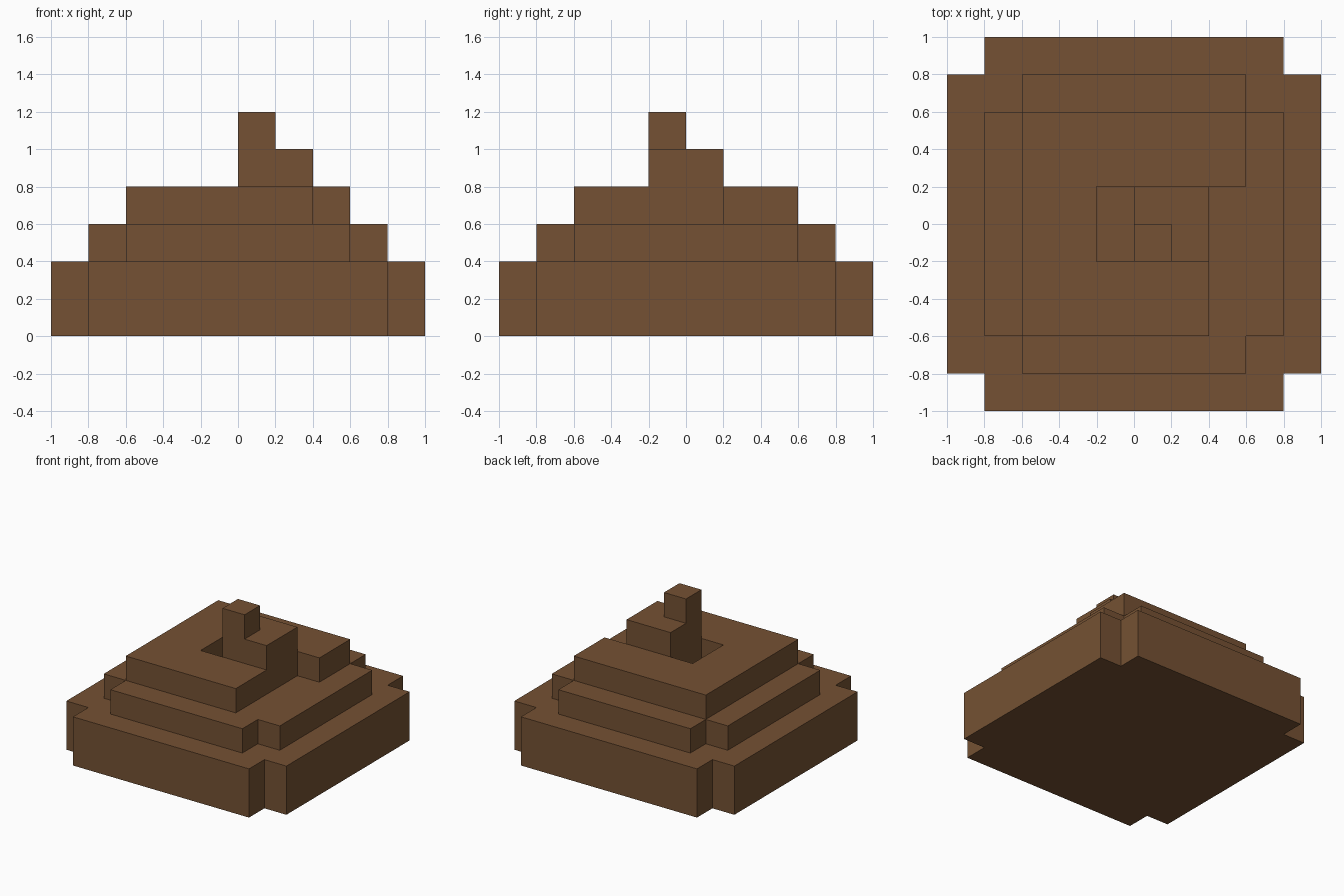
import bpy
import bmesh

if "Cube" in bpy.data.objects:
    bpy.data.objects.remove(bpy.data.objects["Cube"])

CELL = 0.2          # size of one block
N = 10              # blocks along each side

brown = bpy.data.materials.new("earth_brown")
brown.diffuse_color = (0.178, 0.083, 0.033, 1.0)
brown.use_nodes = True
brown.node_tree.nodes["Principled BSDF"].inputs["Base Color"].default_value = brown.diffuse_color


def box(x0, x1, y0, y1):
    """Footprint rectangle as a test on a point."""
    return lambda x, y: x0 < x < x1 and y0 < y < y1


def cross(a, b):
    """Square footprint with notched corners."""
    return lambda x, y: box(-a, a, -b, b)(x, y) or box(-b, b, -a, a)(x, y)


upper = box(-0.6, 0.6, -0.6, 0.6)
side_notch = box(0.4, 0.6, -0.6, 0.2)
pit = box(-0.2, 0.0, -0.2, 0.2)

# Tiers from low to high: footprint and top level in blocks
TIERS = [
    (cross(1.0, 0.8), 2),                       # base
    (cross(0.8, 0.6), 3),                       # second step
    (lambda x, y: upper(x, y) and not side_notch(x, y)
        and not pit(x, y), 4),                  # upper step with notch and pit
    (box(0.0, 0.4, -0.2, 0.2), 5),              # summit block
    (box(0.0, 0.2, -0.2, 0.0), 6),              # peak
]


def level(i, j):
    """Height in blocks of the column at cell i, j."""
    x, y = (i + 0.5) * CELL - 1, (j + 0.5) * CELL - 1
    return max([top for inside, top in TIERS if inside(x, y)], default=0)


bm = bmesh.new()


def quad(*points):
    """Add one face from grid points."""
    bm.faces.new([bm.verts.new((a * CELL - 1, b * CELL - 1, c * CELL))
                  for a, b, c in points])


for i in range(N):
    for j in range(N):
        h = level(i, j)
        if not h:
            continue
        # Top and underside
        ring = [(i, j), (i + 1, j), (i + 1, j + 1), (i, j + 1)]
        quad(*[(a, b, h) for a, b in ring])
        quad(*[(a, b, 0) for a, b in reversed(ring)])
        # Walls wherever the neighbouring column is lower
        for k, (di, dj) in enumerate([(0, -1), (1, 0), (0, 1), (-1, 0)]):
            p, q = ring[k], ring[(k + 1) % 4]
            for z in range(level(i + di, j + dj), h):
                quad((*p, z), (*q, z), (*q, z + 1), (*p, z + 1))

bmesh.ops.remove_doubles(bm, verts=bm.verts, dist=0.001)
bmesh.ops.recalc_face_normals(bm, faces=bm.faces)

mesh = bpy.data.meshes.new("stepped_mound")
bm.to_mesh(mesh)
bm.free()
mesh.materials.append(brown)
mound = bpy.data.objects.new("stepped_mound", mesh)
bpy.context.collection.objects.link(mound)
